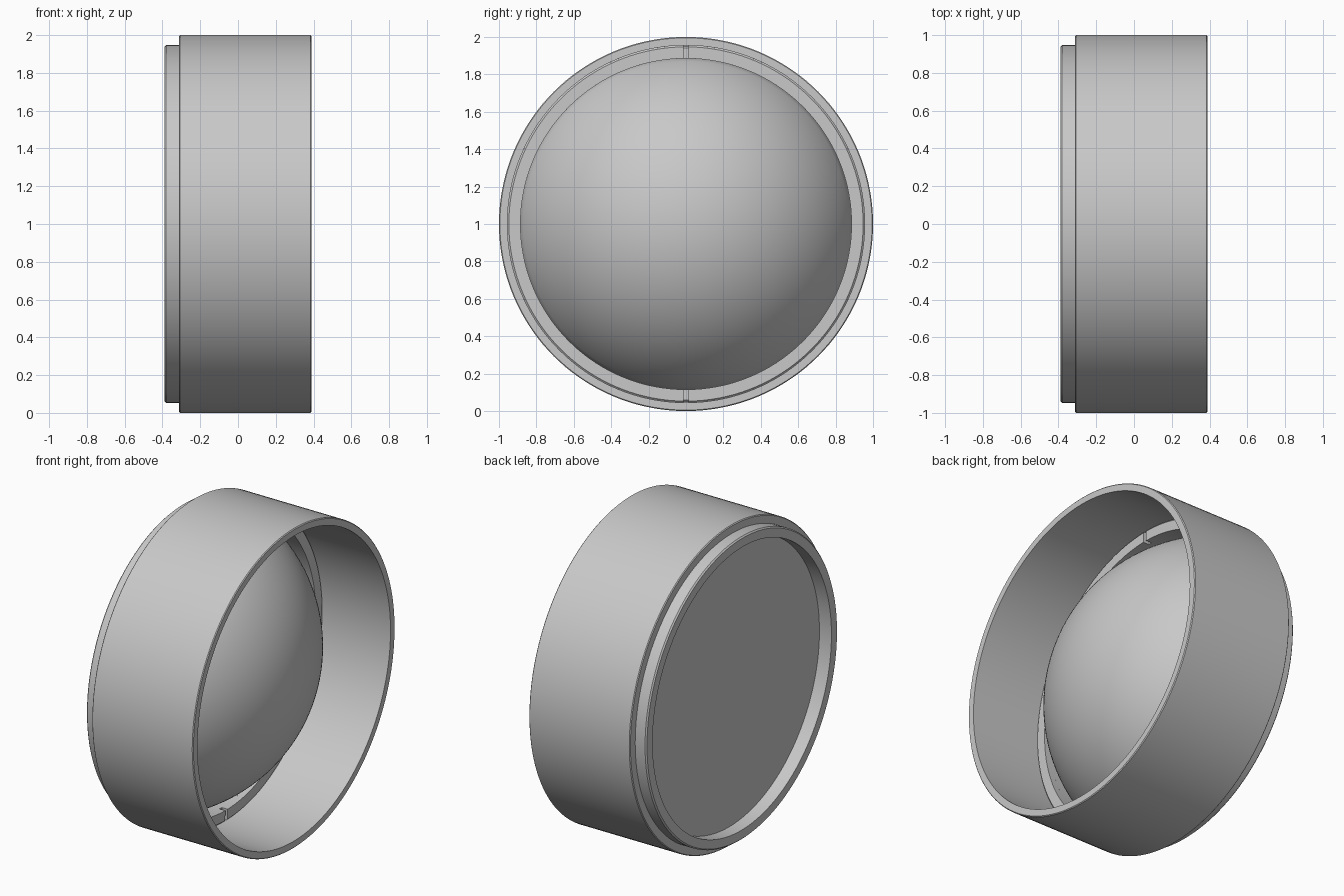
import bpy, bmesh
from math import sin, cos, asin, pi, sqrt

cube = bpy.data.objects.get("Cube")
if cube:
    bpy.data.objects.remove(cube, do_unlink=True)

grey = bpy.data.materials.new("plain_grey")
grey.use_nodes = True
grey.diffuse_color = (0.58, 0.58, 0.58, 1)
grey.node_tree.nodes["Principled BSDF"].inputs["Base Color"].default_value = grey.diffuse_color

SEGMENTS = 144


def lathe(name, profile, closed=True, start=0.0, sweep=2 * pi):
    """Turn an (x, radius) profile about the x axis; partial sweeps get end caps."""
    full = sweep > 2 * pi - 1e-6
    steps = SEGMENTS if full else SEGMENTS // 2
    bm = bmesh.new()
    rows = []
    for i in range(steps if full else steps + 1):
        a = start + sweep * i / steps
        rows.append([bm.verts.new((x, r * cos(a), 1 + r * sin(a))) for x, r in profile])
    n = len(profile)
    for i in range(steps):
        p, q = rows[i], rows[(i + 1) % len(rows)]
        for j in range(n if closed else n - 1):
            k = (j + 1) % n
            bm.faces.new((p[j], p[k], q[k], q[j]))
    if not full:
        bm.faces.new(rows[0])
        bm.faces.new(rows[-1])
    bmesh.ops.remove_doubles(bm, verts=bm.verts, dist=1e-5)
    bmesh.ops.recalc_face_normals(bm, faces=bm.faces)
    mesh = bpy.data.meshes.new(name)
    bm.to_mesh(mesh)
    bm.free()
    mesh.materials.append(grey)
    ob = bpy.data.objects.new(name, mesh)
    bpy.context.collection.objects.link(ob)
    bpy.ops.object.select_all(action='DESELECT')
    ob.select_set(True)
    bpy.context.view_layer.objects.active = ob
    bpy.ops.object.shade_smooth_by_angle(angle=pi / 6)
    return ob


def tube(x0, x1, r0, r1, c):
    """Rectangular section with the outer corners chamfered by c."""
    return [(x0, r0), (x0, r1 - c), (x0 + c, r1), (x1 - c, r1), (x1, r1 - c), (x1, r0)]


BACK, FRONT = -0.388, 0.388
HOOD_BACK, SEAT = -0.312, -0.08
BORE, HOOD_BORE = 0.885, 0.955

# Outer hood, with a step behind the retaining ring
hood = tube(HOOD_BACK, FRONT, HOOD_BORE, 1.0, 0.005)
hood += [(SEAT - 0.05, HOOD_BORE), (SEAT - 0.05, 0.94), (HOOD_BACK, 0.94)]
lathe("hood", hood[1:])

# Narrower collar showing at the back
lathe("back_collar", tube(BACK, SEAT - 0.04, BORE, 0.948, 0.008))

# Retaining ring in two halves, leaving spanner slots at top and bottom
gap = 0.013
for side, start in (("left", -pi / 2), ("right", pi / 2)):
    lathe("retaining_ring_" + side, tube(SEAT - 0.04, SEAT, BORE, HOOD_BORE, 0.008),
          start=start + gap, sweep=pi - 2 * gap)

# Domed lens with a flat back
R, PEAK = 0.97, 0.375
rim = asin(BORE / R)
lens = [(-0.305, 0), (-0.305, BORE)]
lens += [(PEAK - R + R * cos(rim * (1 - i / 32)), R * sin(rim * (1 - i / 32))) for i in range(33)]
lathe("lens", lens, closed=False)
